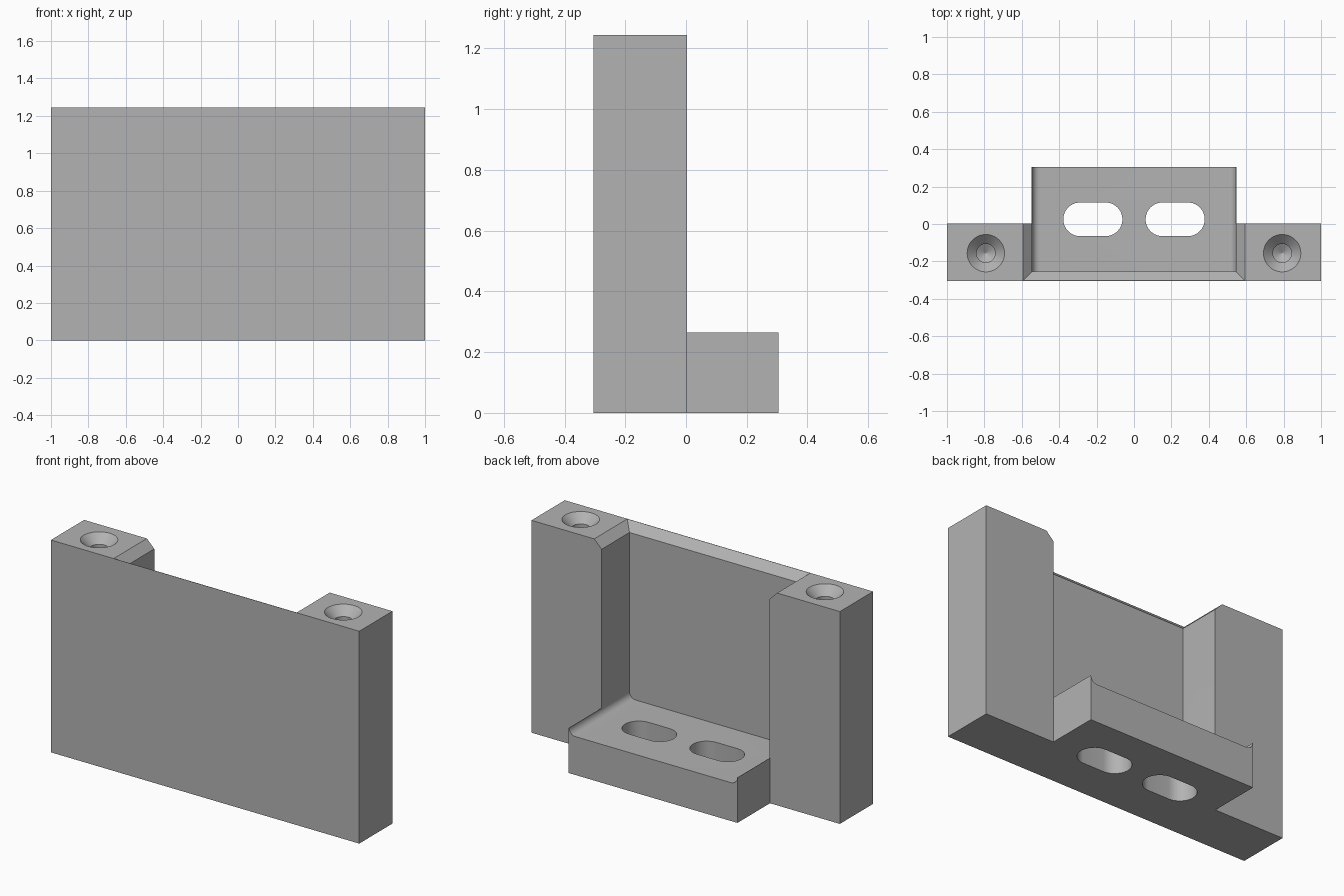
import bpy, bmesh, math
from mathutils import Vector

if "Cube" in bpy.data.objects:
    bpy.data.objects.remove(bpy.data.objects["Cube"], do_unlink=True)

HEIGHT, DEPTH, BACK = 1.245, 0.305, 0.003
POCKET_X, POCKET_Y, CHAMFER = 0.545, -0.255, 0.048
FLOOR, FILLET = 0.225, 0.04

grey = bpy.data.materials.new("plain grey")
grey.use_nodes = True
colour = (0.45, 0.45, 0.45, 1)
grey.diffuse_color = colour
grey.node_tree.nodes["Principled BSDF"].inputs["Base Color"].default_value = colour


def loft(name, rings):
    """Closed solid through a list of matching rings of points."""
    bm = bmesh.new()
    loops = [[bm.verts.new(p) for p in ring] for ring in rings]
    n = len(loops[0])
    for a, b in zip(loops, loops[1:]):
        for i in range(n):
            j = (i + 1) % n
            bm.faces.new((a[i], a[j], b[j], b[i]))
    bm.faces.new(loops[0])
    bm.faces.new(loops[-1])
    bmesh.ops.recalc_face_normals(bm, faces=bm.faces)
    mesh = bpy.data.meshes.new(name)
    bm.to_mesh(mesh)
    bm.free()
    mesh.materials.append(grey)
    obj = bpy.data.objects.new(name, mesh)
    bpy.context.collection.objects.link(obj)
    return obj


def rect(x, y0, y1, z):
    return [(-x, y0, z), (x, y0, z), (x, y1, z), (-x, y1, z)]


def arc(cx, cy, r, start, end, steps):
    angles = [math.radians(start + (end - start) * i / steps) for i in range(steps + 1)]
    return [(cx + r * math.cos(a), cy + r * math.sin(a)) for a in angles]


def combine(target, tool, operation):
    """Apply a boolean and discard the tool."""
    tool.hide_render = True
    mod = target.modifiers.new(operation, 'BOOLEAN')
    mod.operation, mod.solver, mod.object = operation, 'EXACT', tool
    bpy.context.view_layer.objects.active = target
    bpy.ops.object.modifier_apply(modifier=mod.name)
    bpy.data.objects.remove(tool, do_unlink=True)


# Main block and the shelf behind it
bracket = loft("bracket_body", [rect(1, -DEPTH, BACK, z) for z in (0, HEIGHT)])
shelf = loft("shelf", [rect(POCKET_X + 0.002, -0.2, DEPTH, z) for z in (0, FLOOR + FILLET)])
combine(bracket, shelf, 'UNION')

# Open pocket with rounded lower side edges
profile = arc(-POCKET_X + FILLET, FLOOR + FILLET, FILLET, 180, 270, 10)
profile += arc(POCKET_X - FILLET, FLOOR + FILLET, FILLET, 270, 360, 10)
profile += [(POCKET_X, HEIGHT + 0.1), (-POCKET_X, HEIGHT + 0.1)]
pocket = loft("pocket_cutter", [[(x, y, z) for x, z in profile] for y in (POCKET_Y, 0.4)])
combine(bracket, pocket, 'DIFFERENCE')

# Chamfer around the top of the pocket
rings = []
for up in (-0.03, CHAMFER + 0.03):
    rings.append(rect(POCKET_X + up, POCKET_Y - up, 0.4, HEIGHT - CHAMFER + up))
combine(bracket, loft("chamfer_cutter", rings), 'DIFFERENCE')

for side in (-1, 1):
    # Slot through the shelf
    cx, cy, r, half = side * 0.22, 0.025, 0.09, 0.068
    outline = arc(cx + half, cy, r, -90, 90, 20) + arc(cx - half, cy, r, 90, 270, 20)
    slot = loft("slot_cutter", [[(x, y, z) for x, y in outline] for z in (-0.1, 0.4)])
    combine(bracket, slot, 'DIFFERENCE')

    # Countersunk blind hole with a drill point
    levels = [(0.12, 0.02), (0.05, -0.05), (0.05, -0.5), (0.002, -0.53)]
    rings = [[(x, y, HEIGHT + dz) for x, y in arc(side * 0.792, -0.156, rad, 0, 352.5, 47)]
             for rad, dz in levels]
    combine(bracket, loft("hole_cutter", rings), 'DIFFERENCE')

# Smooth the curved faces, keep the edges sharp
bpy.ops.object.select_all(action='DESELECT')
bracket.select_set(True)
bpy.context.view_layer.objects.active = bracket
bpy.ops.object.shade_smooth_by_angle(angle=math.radians(25))
